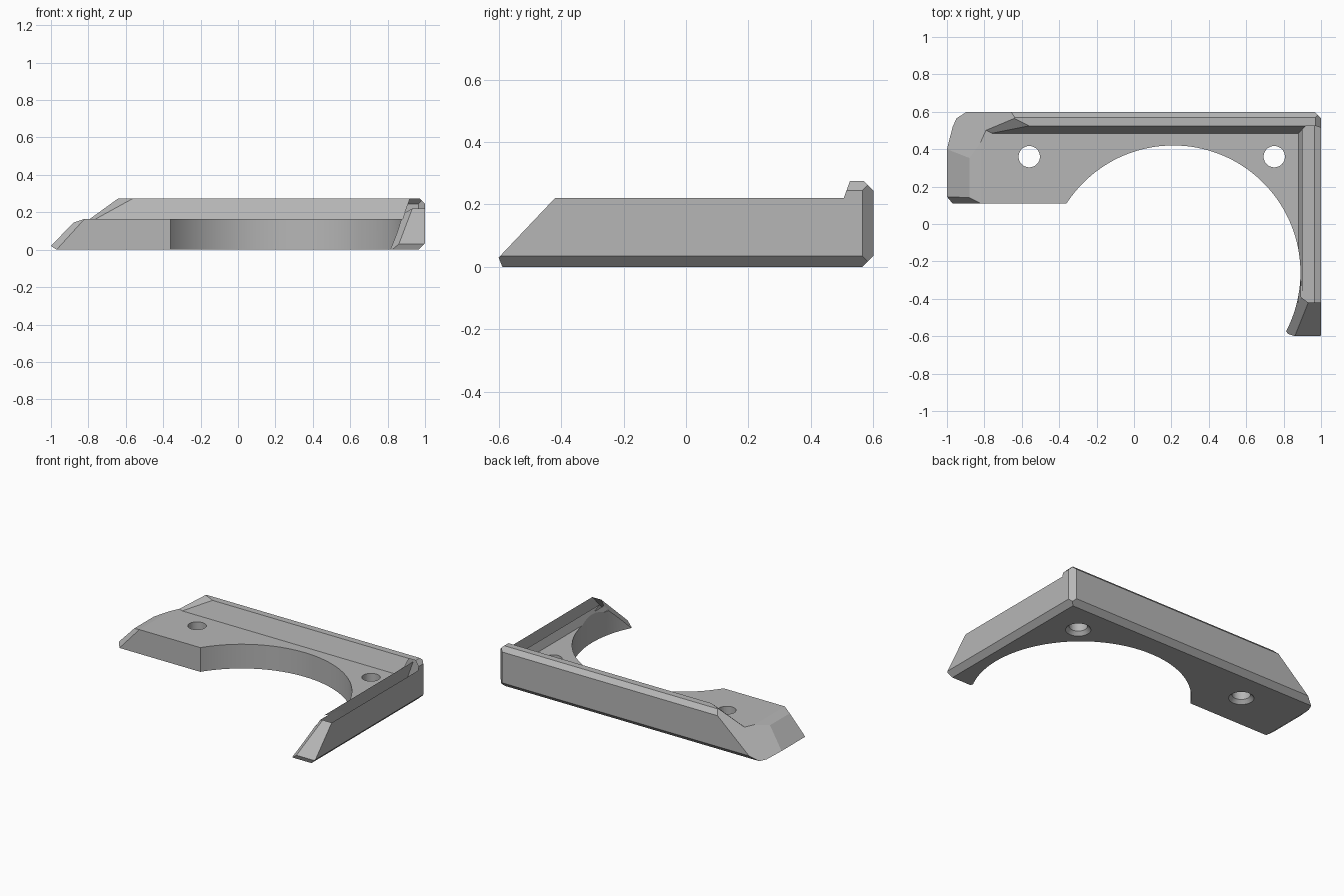
import bpy, bmesh, math
from mathutils import Vector

cube = bpy.data.objects.get("Cube")
if cube:
    bpy.data.objects.remove(cube, do_unlink=True)

grey = bpy.data.materials.new("light_grey")
grey.use_nodes = True
colour = (0.47, 0.47, 0.47, 1)
grey.diffuse_color = colour
grey.node_tree.nodes["Principled BSDF"].inputs["Base Color"].default_value = colour


def add_object(name, bm):
    bmesh.ops.recalc_face_normals(bm, faces=bm.faces)
    mesh = bpy.data.meshes.new(name)
    bm.to_mesh(mesh)
    bm.free()
    mesh.materials.append(grey)
    obj = bpy.data.objects.new(name, mesh)
    bpy.context.collection.objects.link(obj)
    return obj


def block(name, low, high, planes):
    """Box trimmed by planes, each given as a point and an outward normal."""
    bm = bmesh.new()
    bmesh.ops.create_cube(bm, size=1)
    low, high = Vector(low), Vector(high)
    for v in bm.verts:
        v.co = (low + high) / 2 + v.co * (high - low)
    for point, normal in planes:
        cut = bmesh.ops.bisect_plane(
            bm, geom=bm.verts[:] + bm.edges[:] + bm.faces[:], dist=1e-5,
            plane_co=point, plane_no=Vector(normal).normalized(), clear_outer=True)
        rim = [e for e in cut["geom_cut"]
               if isinstance(e, bmesh.types.BMEdge) and e.is_boundary]
        if rim:
            bmesh.ops.edgeloop_fill(bm, edges=rim)
    return add_object(name, bm)


def cutter(name, x, y, z0, z1, r0, r1, sides):
    bm = bmesh.new()
    bmesh.ops.create_cone(bm, cap_ends=True, segments=sides,
                          radius1=r0, radius2=r1, depth=z1 - z0)
    bmesh.ops.translate(bm, verts=bm.verts, vec=(x, y, (z0 + z1) / 2))
    return add_object(name, bm)


def combine(target, other, operation):
    other.hide_render = True
    mod = target.modifiers.new(operation, "BOOLEAN")
    mod.operation, mod.solver, mod.object = operation, "EXACT", other
    bpy.context.view_layer.objects.active = target
    bpy.ops.object.modifier_apply(modifier=mod.name)
    bpy.data.objects.remove(other, do_unlink=True)


TOP, DECK = 0.275, 0.165

# Chamfers along the outer back and side edges
outer = [((1, 0.565, 0), (1, 1, 0)),
         ((1, 0, 0.035), (1, 0, -1)), ((0, 0.6, 0.035), (0, 1, -1)),
         ((1, 0, 0.245), (1, 0, 1)), ((0, 0.6, 0.245), (0, 1, 1))]
# Sloping left end with its angled rear corner
left_end = [((-1, 0, 0.02), (-0.125, 0, 0.12)),
            ((-0.92, 0.58, 0.02), (-0.914, 0.406, 1.03)),
            ((-1, 0, 0.02), (-0.02, 0, -0.03))]
# Sloping tip of the side arm
arm_tip = [((0.9, -0.6, 0.03), (0, -0.19, 0.18)),
           ((0.9, -0.6, 0.03), (0, -0.03, -0.012)),
           ((0.86, -0.6, 0.03), (-0.01, -0.0063, 0.00975))]
side_inner = ((0.88, 0, DECK), (-0.11, 0, 0.04))

body = block("corner_bracket", (-1, 0.11, 0), (1, 0.6, DECK),
             outer + left_end + [
                 ((-0.88, 0, 0.145), (-0.02, 0, 0.06)),
                 ((-0.99, 0.145, 0.03), (-0.00578, -0.0078, 0.00525))])
back_wall = block("back_wall", (-1, 0.38, 0), (1, 0.6, TOP),
                  outer + left_end + [
                      ((0, 0.485, DECK), (0, -0.11, 0.04)),
                      ((-0.7, 0.525, 0.22), (-0.0033, -0.0066, 0.0084))])
arm_deck = block("arm_deck", (0.7, -0.6, 0), (1, 0.6, DECK), outer + arm_tip)
arm_wall = block("arm_wall", (0.75, -0.6, 0), (1, 0.6, 0.22),
                 outer + arm_tip + [side_inner])
arm_rim = block("arm_rim", (0.75, -0.475, 0.2), (1, 0.6, TOP),
                outer + [side_inner, ((0.9, -0.48, 0.265), (0, -0.045, -0.06))])
for part in (back_wall, arm_deck, arm_wall, arm_rim):
    combine(body, part, "UNION")

# Large round opening and two screw holes flared underneath
combine(body, cutter("opening_cutter", 0.21, -0.26, -0.1, 0.4, 0.68, 0.68, 128), "DIFFERENCE")
for x in (-0.56, 0.75):
    combine(body, cutter("hole_cutter", x, 0.36, -0.1, 0.4, 0.057, 0.057, 48), "DIFFERENCE")
    combine(body, cutter("flare_cutter", x, 0.36, -0.025, 0.025, 0.1, 0.056, 48), "DIFFERENCE")

bpy.ops.object.select_all(action="DESELECT")
body.select_set(True)
bpy.context.view_layer.objects.active = body
bpy.ops.object.shade_smooth_by_angle(angle=math.radians(15))
